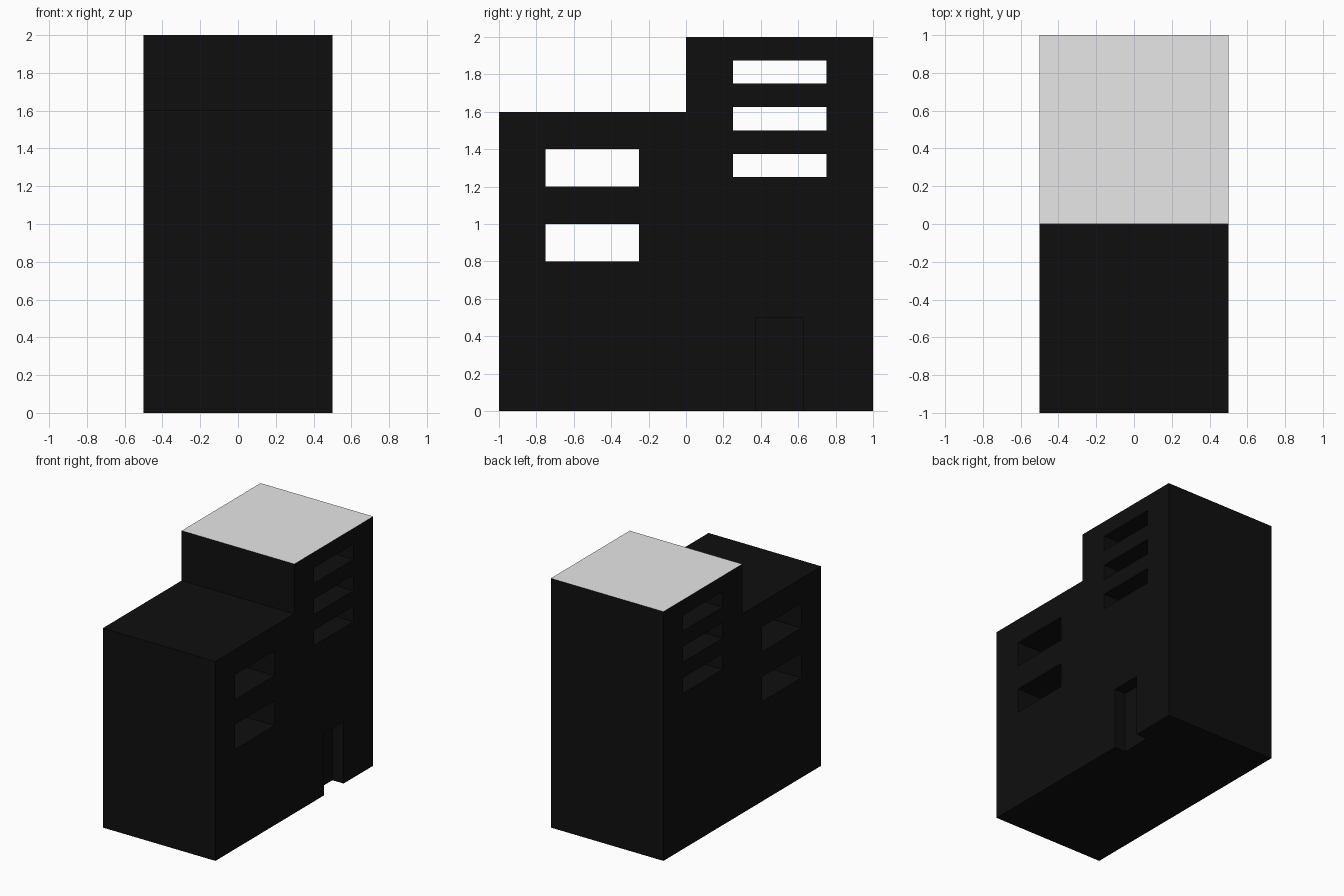
import bpy, bmesh

if "Cube" in bpy.data.objects:
    bpy.data.objects.remove(bpy.data.objects["Cube"])


def material(name, rgb):
    m = bpy.data.materials.new(name)
    m.diffuse_color = (*rgb, 1)
    m.use_nodes = True
    m.node_tree.nodes["Principled BSDF"].inputs["Base Color"].default_value = m.diffuse_color
    return m


black = material("black_wall", (0.0048, 0.0048, 0.0048))
grey = material("light_grey_roof", (0.8, 0.8, 0.8))


def link(name, bm):
    bmesh.ops.recalc_face_normals(bm, faces=bm.faces)
    me = bpy.data.meshes.new(name)
    bm.to_mesh(me)
    bm.free()
    ob = bpy.data.objects.new(name, me)
    bpy.context.collection.objects.link(ob)
    return ob


def prism(name, profile, x0, x1):
    """Extrude a y-z profile along x."""
    bm = bmesh.new()
    face = bm.faces.new([bm.verts.new((x0, y, z)) for y, z in profile])
    ext = bmesh.ops.extrude_face_region(bm, geom=[face])
    verts = [v for v in ext["geom"] if isinstance(v, bmesh.types.BMVert)]
    bmesh.ops.translate(bm, verts=verts, vec=(x1 - x0, 0, 0))
    return link(name, bm)


def rect(y0, y1, z0, z1):
    return [(y0, z0), (y1, z0), (y1, z1), (y0, z1)]


# stepped building body, low front half and tall back half
body = prism("building", [(-1, 0), (1, 0), (1, 2), (0, 2), (0, 1.6), (-1, 1.6)], -0.5, 0.5)
body.data.materials.append(black)
body.data.materials.append(grey)

# window openings running right through, and a door recess on the right side
cuts = [(rect(-0.75, -0.25, z, z + 0.2), -0.6) for z in (0.8, 1.2)]
cuts += [(rect(0.25, 0.75, z, z + 0.125), -0.6) for z in (1.25, 1.5, 1.75)]
cuts.append((rect(0.375, 0.625, -0.1, 0.5), 0.4))

bpy.context.view_layer.objects.active = body
for profile, x0 in cuts:
    cutter = prism("cutter", profile, x0, 0.6)
    cutter.hide_render = True
    mod = body.modifiers.new("opening", "BOOLEAN")
    mod.operation = "DIFFERENCE"
    mod.solver = "EXACT"
    mod.object = cutter
    bpy.ops.object.modifier_apply(modifier=mod.name)
    bpy.data.objects.remove(cutter, do_unlink=True)

# the highest roof is grey, everything else black
for p in body.data.polygons:
    p.material_index = int(p.normal.z > 0.9 and p.center.z > 1.99)
